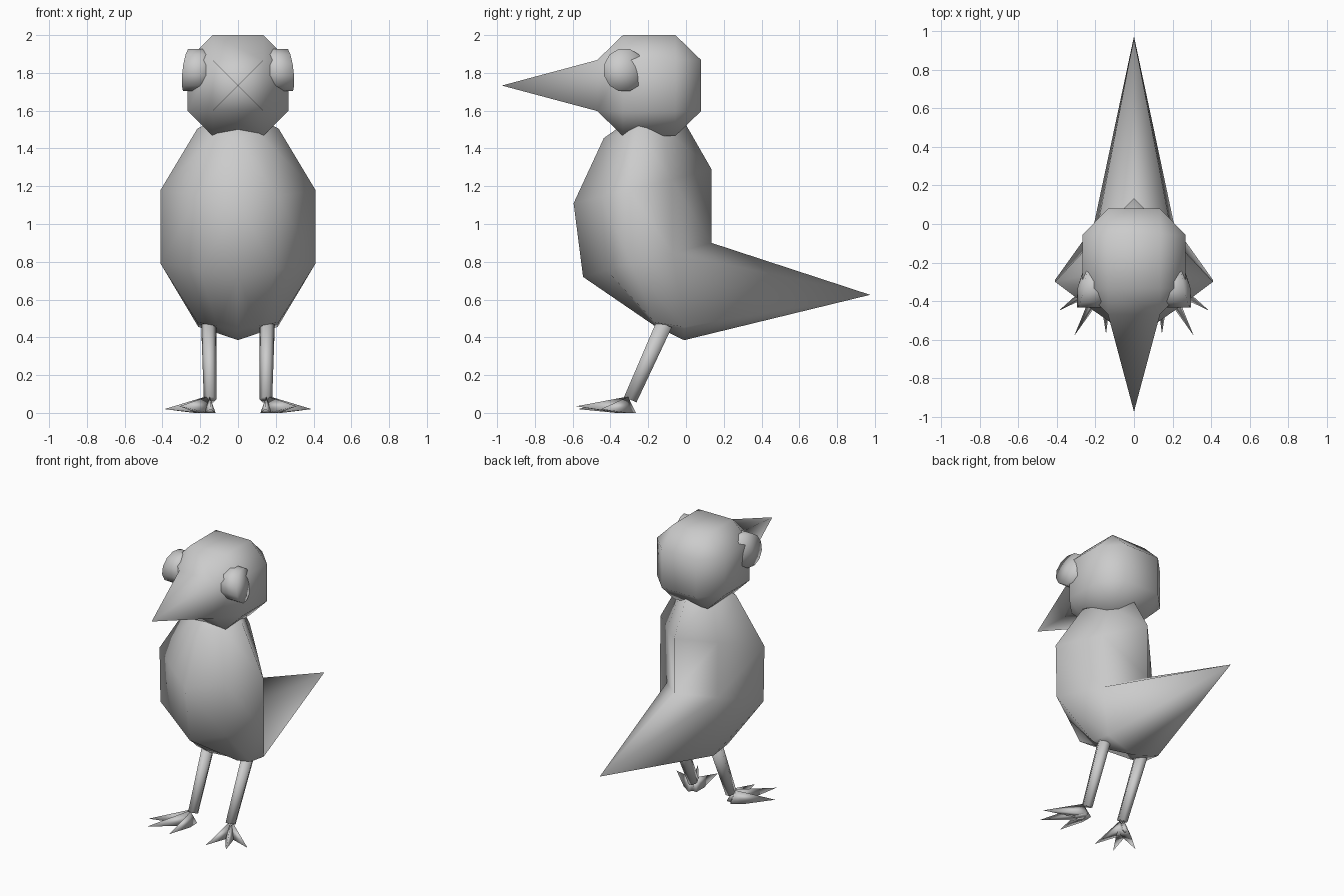
import bpy, bmesh, math
from mathutils import Vector

if "Cube" in bpy.data.objects:
    bpy.data.objects.remove(bpy.data.objects["Cube"])


def finish(name, bm, mirrored=False):
    """Optionally mirror across x, weld the seam, smooth and link."""
    if mirrored:
        dup = bmesh.ops.duplicate(bm, geom=bm.verts[:] + bm.edges[:] + bm.faces[:])
        for v in dup["geom"]:
            if isinstance(v, bmesh.types.BMVert):
                v.co.x = -v.co.x
        bmesh.ops.remove_doubles(bm, verts=bm.verts[:], dist=0.0005)
    bmesh.ops.recalc_face_normals(bm, faces=bm.faces[:])
    for f in bm.faces:
        f.smooth = True
    me = bpy.data.meshes.new(name)
    bm.to_mesh(me)
    bm.free()
    ob = bpy.data.objects.new(name, me)
    bpy.context.collection.objects.link(ob)
    return ob


def add_hull(bm, pts):
    vs = [bm.verts.new(p) for p in pts]
    res = bmesh.ops.convex_hull(bm, input=vs)
    inner = [v for v in res["geom_interior"] if isinstance(v, bmesh.types.BMVert)]
    bmesh.ops.delete(bm, geom=inner, context='VERTS')


# Head: bevelled cube whose front face is drawn out into the beak
bm = bmesh.new()
c, a, b = Vector((0, -0.195, 1.733)), 0.135, 0.267
pts = []
for axis in range(3):
    for sx in (-1, 1):
        for sy in (-1, 1):
            for sz in (-1, 1):
                p = Vector((sx * a, sy * a, sz * a))
                p[axis] *= b / a
                p.y *= 1.03
                pts.append(c + p)
bm_pts = {tuple(round(x, 4) for x in p) for p in pts}
add_hull(bm, sorted(bm_pts))
front = [f for f in bm.faces if all(v.co.y < -0.46 for v in f.verts)]
bmesh.ops.delete(bm, geom=front, context='FACES')
rim = [e for e in bm.edges if e.is_boundary]
tip = bm.verts.new((0, -0.975, 1.733))
for e in rim:
    bm.faces.new((e.verts[0], e.verts[1], tip))
finish("head_and_beak", bm)

# Eyes: short round plugs with a slanted, slightly domed outer face
bm = bmesh.new()
inner, outer = [], []
for k in range(12):
    t = math.tau * (k + .5) / 12
    dy, dz = .11 * math.cos(t), .116 * math.sin(t)
    inner.append(bm.verts.new((.14, -.327 + dy, 1.815 + dz)))
    outer.append(bm.verts.new((.272 - .2 * dy - .12 * dz, -.327 + dy, 1.815 + dz)))
apex = bm.verts.new((.292, -.327, 1.815))
for k in range(12):
    m = (k + 1) % 12
    bm.faces.new((inner[k], inner[m], outer[m], outer[k]))
    bm.faces.new((outer[k], outer[m], apex))
bm.faces.new(inner)
finish("eyes", bm, True)

# Body: half rings from chest round to back, plus tail point and neck cap
rings = [
    [(0, -.435, 1.455), (.11, -.35, 1.48), (.215, -.26, 1.505), (.12, -.125, 1.515), (0, 0, 1.525)],
    [(0, -.595, 1.11), (.21, -.45, 1.145), (.41, -.30, 1.18), (.2, -.075, 1.235), (0, .135, 1.29)],
    [(0, -.545, .72), (.2, -.42, .755), (.41, -.29, .79), (.2, -.07, .845), (0, .135, .90)],
    [(0, -.08, .44), (.11, -.165, .46), (.215, -.165, .48), (.21, -.01, .455), (0, -.01, .385)],
]
bm = bmesh.new()
R = [[bm.verts.new(p) for p in r] for r in rings]
for i in range(3):
    for j in range(4):
        if (i, j) != (2, 3):
            bm.faces.new((R[i][j], R[i][j + 1], R[i + 1][j + 1], R[i + 1][j]))
tail = bm.verts.new((0, .975, .625))
for p, q in ((R[2][4], R[2][3]), (R[2][3], R[3][3]), (R[3][3], R[3][4])):
    bm.faces.new((p, q, tail))
neck = bm.verts.new((0, -.2, 1.62))
for j in range(4):
    bm.faces.new((R[0][j], R[0][j + 1], neck))
bm.faces.new((R[3][0], R[3][1], R[3][4]))
bm.faces.new((R[3][1], R[3][3], R[3][4]))
bm.faces.new((R[3][1], R[3][2], R[3][3]))
finish("body_and_tail", bm, True)

# Legs: slim slanted prisms
bm = bmesh.new()
leg = []
for cx, cy, cz, r in ((.155, -.115, .47, .04), (.148, -.295, .07, .033)):
    for k in range(6):
        t = math.tau * k / 6
        leg.append((cx + r * math.cos(t), cy + r * 1.15 * math.sin(t), cz - r * .5 * math.sin(t)))
add_hull(bm, leg)
finish("legs", bm, True)

# Feet: three pointed toes spreading from the ankle
for n, toe in enumerate(((.145, -.57, .02), (.31, -.58, .035), (.39, -.45, .02))):
    bm = bmesh.new()
    ankle, end = Vector((.15, -.29, 0)), Vector(toe)
    d = end - ankle
    d.z = 0
    d.normalize()
    side = Vector((-d.y, d.x, 0)) * .03
    add_hull(bm, [ankle + side, ankle - side, ankle + d * .03 + Vector((0, 0, .085)),
                  ankle + d * .08 + side, ankle + d * .08 - side, end])
    finish("toes_%d" % (n + 1), bm, True)
